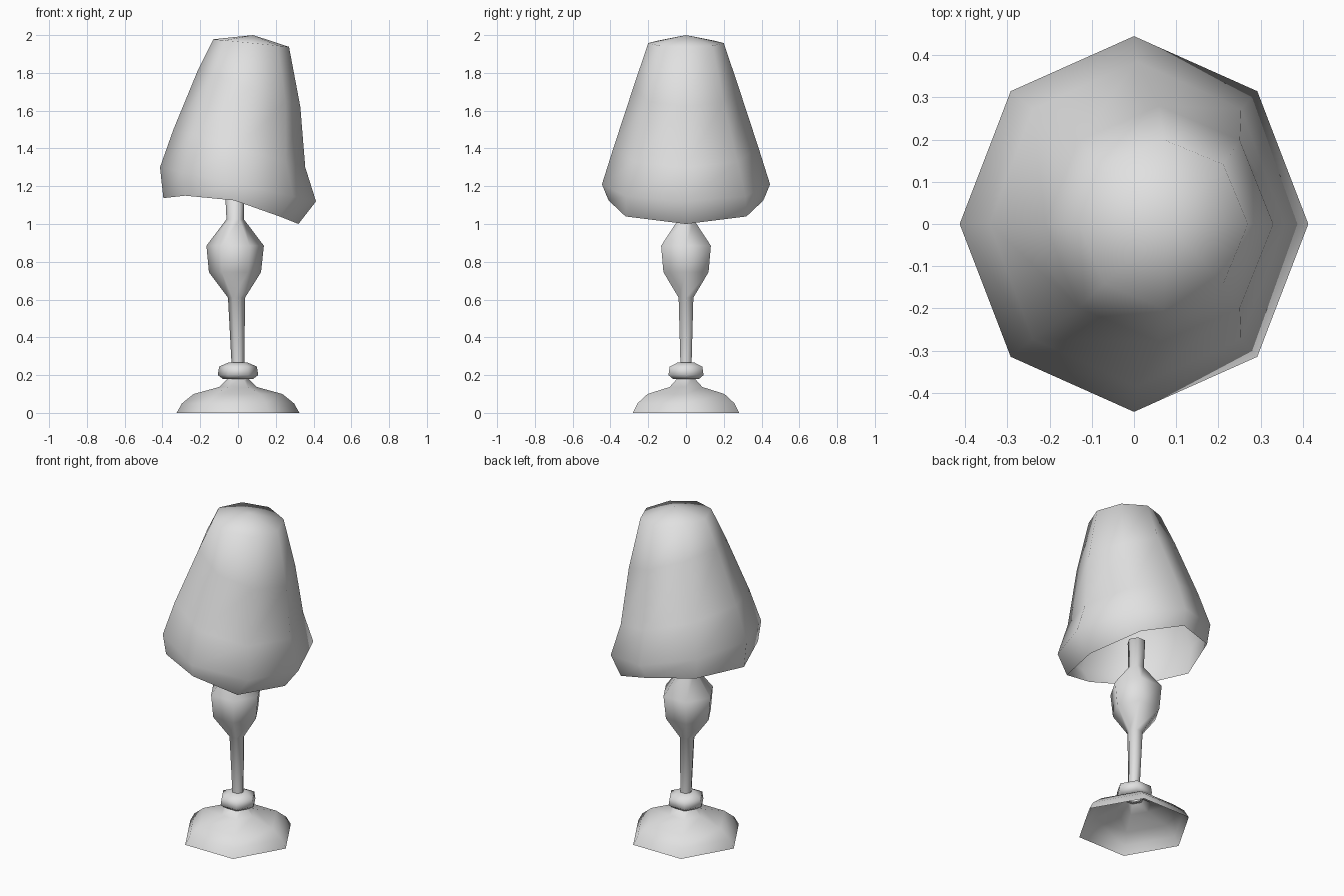
import bpy, bmesh, math

if "Cube" in bpy.data.objects:
    bpy.data.objects.remove(bpy.data.objects["Cube"])

grey = bpy.data.materials.new("light_grey")
grey.diffuse_color = (0.75, 0.75, 0.75, 1)
grey.use_nodes = True
grey.node_tree.nodes["Principled BSDF"].inputs["Base Color"].default_value = grey.diffuse_color


def ring(n, cx, rx, ry, z, tilt=0.0):
    """Ring of n points with a vertex on +x; tilt raises the -x side."""
    pts = []
    for i in range(n):
        a = 2 * math.pi * i / n
        pts.append((cx + rx * math.cos(a), ry * math.sin(a), z - tilt * math.cos(a)))
    return pts


def skin(name, rings, top=None):
    """Bridge rings listed bottom to top, optionally closing to a tip point."""
    bm = bmesh.new()
    loops = [[bm.verts.new(p) for p in r] for r in rings]
    n = len(loops[0])
    for lo, hi in zip(loops, loops[1:]):
        for i in range(n):
            j = (i + 1) % n
            bm.faces.new((lo[i], lo[j], hi[j], hi[i]))
    if top:
        tip = bm.verts.new(top)
        for i in range(n):
            bm.faces.new((loops[-1][i], loops[-1][(i + 1) % n], tip))
    for f in bm.faces:
        f.smooth = True
    me = bpy.data.meshes.new(name)
    bm.to_mesh(me)
    bm.free()
    me.materials.append(grey)
    ob = bpy.data.objects.new(name, me)
    bpy.context.collection.objects.link(ob)
    return ob


def lathe(name, profile, top=None):
    """Six-sided turned part from (centre x, radius, z) steps."""
    return skin(name, [ring(6, c, r, r, z) for c, r, z in profile], top)


# Flared foot, open underneath
lathe("base", [(0, 0.325, 0), (0, 0.297, 0.05), (0, 0.235, 0.10),
               (0, 0.10, 0.137), (0, 0.045, 0.19)])

# Ring collar above the foot
lathe("collar", [(0, 0.04, 0.18), (0, 0.08, 0.18), (0, 0.107, 0.20),
                 (0, 0.10, 0.245), (0, 0.05, 0.267)], (0, 0, 0.267))

# Turned stem with the bulge and the neck inside the shade
lathe("stem", [(0, 0.034, 0.255), (-0.008, 0.045, 0.61), (-0.016, 0.138, 0.745),
               (-0.015, 0.152, 0.885), (-0.015, 0.046, 1.025),
               (-0.018, 0.052, 1.2)], (-0.018, 0, 1.2))

# Crooked eight-sided shade, open at the wavy lower rim
half = [(0.32, 0, 1.0), (0.22, 0.32, 1.04), (-0.02, 0.41, 1.125),
        (-0.28, 0.30, 1.15), (-0.395, 0, 1.137)]
rim = half + [(x, -y, z) for x, y, z in half[3:0:-1]]
skin("lampshade", [rim,
                   ring(8, 0.0, 0.413, 0.445, 1.21, 0.09),
                   ring(8, 0.007, 0.349, 0.385, 1.40, 0.10),
                   ring(8, 0.06, 0.27, 0.28, 1.72, 0.10),
                   ring(8, 0.07, 0.20, 0.20, 1.958, 0.02)], (0.08, 0, 2.0))
